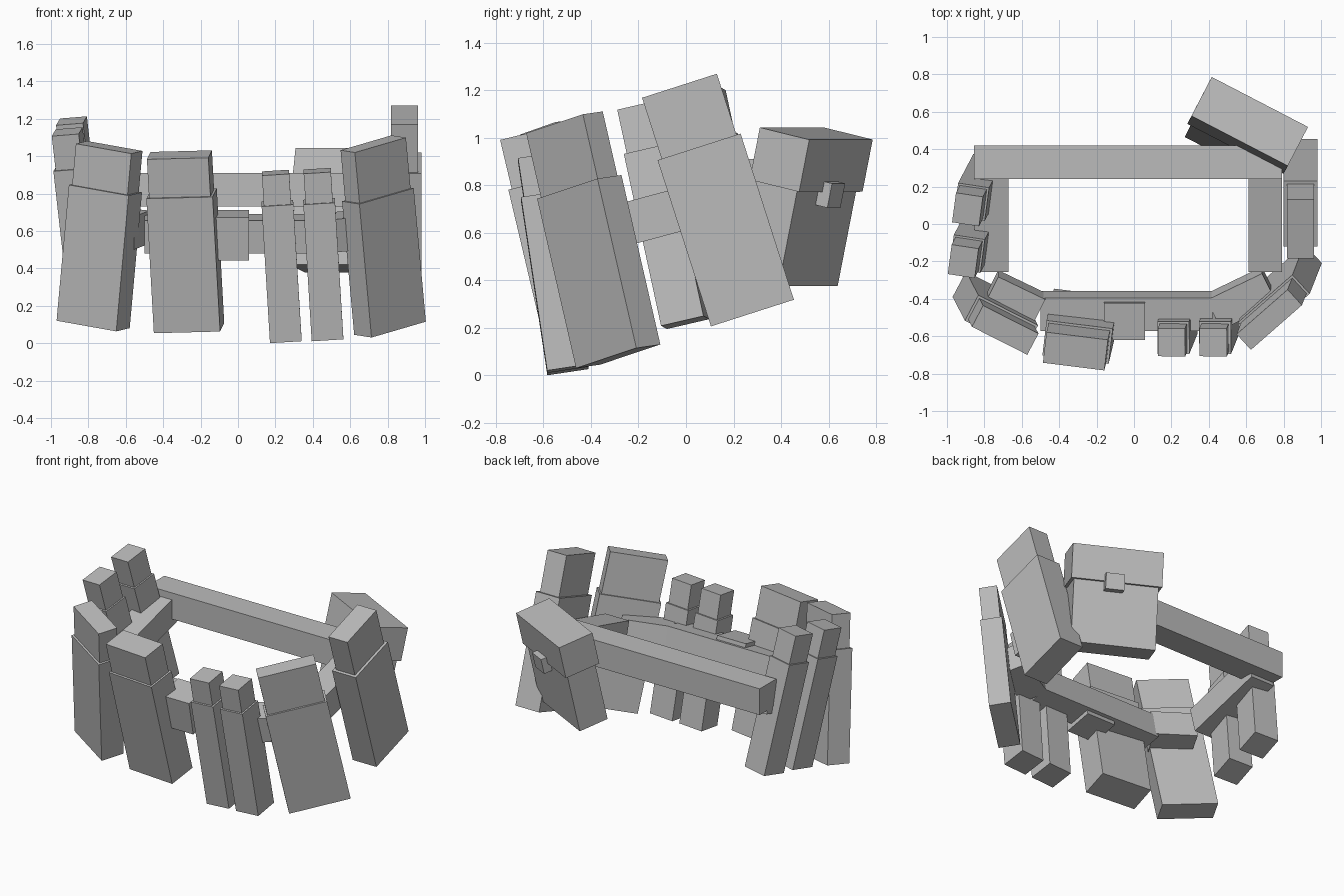
import bpy
import bmesh
from mathutils import Vector

if "Cube" in bpy.data.objects:
    bpy.data.objects.remove(bpy.data.objects["Cube"])

grey = bpy.data.materials.new("grey")
grey.diffuse_color = (0.5, 0.5, 0.5, 1)
grey.use_nodes = True
grey.node_tree.nodes["Principled BSDF"].inputs["Base Color"].default_value = grey.diffuse_color


def frame(w, u):
    """Square axes: width, depth, up."""
    u = Vector(u).normalized()
    w = Vector(w)
    w = (w - u * w.dot(u)).normalized()
    return w, u.cross(w), u


def box(name, corner, w, u, size):
    """Tilted block grown from its front lower left corner."""
    w, d, u = frame(w, u)
    p = Vector(corner)
    bm = bmesh.new()
    bmesh.ops.create_cube(bm, size=1)
    for v in bm.verts:
        a, b, c = (v.co[i] + 0.5 for i in range(3))
        v.co = p + w * a * size[0] + d * b * size[1] + u * c * size[2]
    bmesh.ops.recalc_face_normals(bm, faces=bm.faces)
    me = bpy.data.meshes.new(name)
    bm.to_mesh(me)
    bm.free()
    me.materials.append(grey)
    ob = bpy.data.objects.new(name, me)
    bpy.context.collection.objects.link(ob)
    return ob


def pouch(name, corner, w, u, size, lid_height, inset=0.011):
    """Body with a lid that is inset (or overhangs when negative)."""
    box(name + "_body", corner, w, u, size)
    wa, da, ua = frame(w, u)
    p = Vector(corner) + (wa + da) * inset + ua * size[2]
    box(name + "_lid", p, w, u,
        (size[0] - 2 * inset, size[1] - 2 * inset, lid_height))


X, Z = (1, 0, 0), (0, 0, 1)
lean = (0, -0.2, 0.98)
side_lean = (0, -0.26, 0.966)

# Belt ring
box("belt_back", (-0.855, 0.24, 0.73), X, Z, (1.645, 0.18, 0.18))
box("belt_right", (0.612, -0.21, 0.555), X, side_lean, (0.18, 0.57, 0.18))
box("belt_left", (-0.852, -0.21, 0.555), X, side_lean, (0.18, 0.57, 0.18))
box("belt_front", (-0.50, -0.535, 0.479), X, lean, (0.92, 0.18, 0.18))
box("belt_corner_left", (-0.805, -0.405, 0.525), (0.9, -0.43, -0.1), lean, (0.28, 0.18, 0.18))
box("belt_corner_right", (0.467, -0.53, 0.48), (0.9, 0.43, 0.1), lean, (0.33, 0.18, 0.18))
box("buckle", (-0.16, -0.572, 0.442), X, lean, (0.22, 0.2, 0.235))

# Large front pouches
pouch("front_left_pouch", (-0.97, -0.39, 0.12), (0.326, -0.165, -0.058),
      (0.065, -0.125, 0.717), (0.362, 0.155, 0.74), 0.225, 0.013)
pouch("front_pouch", (-0.45, -0.534, 0.053), (0.36, -0.045, 0.01),
      (-0.04, -0.17, 0.72), (0.357, 0.195, 0.74), 0.213, 0.013)
pouch("front_right_pouch", (0.714, -0.463, 0.03), (0.3, 0.265, 0.07),
      (-0.065, -0.164, 0.714), (0.395, 0.138, 0.735), 0.28, 0.012)

# Small front pouches
for i, (x, z) in enumerate([(0.171, 0.0), (0.394, 0.01)]):
    pouch(f"small_front_pouch_{i + 1}", (x, -0.584, z), (1, 0, 0.05),
          (-0.06, -0.148, 0.98), (0.17, 0.175, 0.74), 0.165, 0.012)

# Small left pouches
for i, corner in enumerate([(-0.905, -0.08, 0.195), (-0.882, 0.197, 0.253)]):
    pouch(f"small_left_pouch_{i + 1}", corner, (0.98, -0.15, 0.085),
          (-0.11, -0.21, 0.97), (0.168, 0.185, 0.745), 0.19)

# Right side holster
pouch("right_pouch", (0.80, 0.105, 0.206), X, (0, -0.305, 0.95),
      (0.18, 0.367, 0.735), 0.27, 0.018)

# Back pouch with overhanging lid and clasp
bw, bu = (-0.887, 0.46, 0), (0.1, 0.19, 0.975)
pouch("back_pouch", (0.84, 0.39, 0.376), bw, bu, (0.54, 0.2, 0.41), 0.225, -0.02)
box("clasp", (0.73, 0.595, 0.705), bw, bu, (0.12, 0.11, 0.105))
